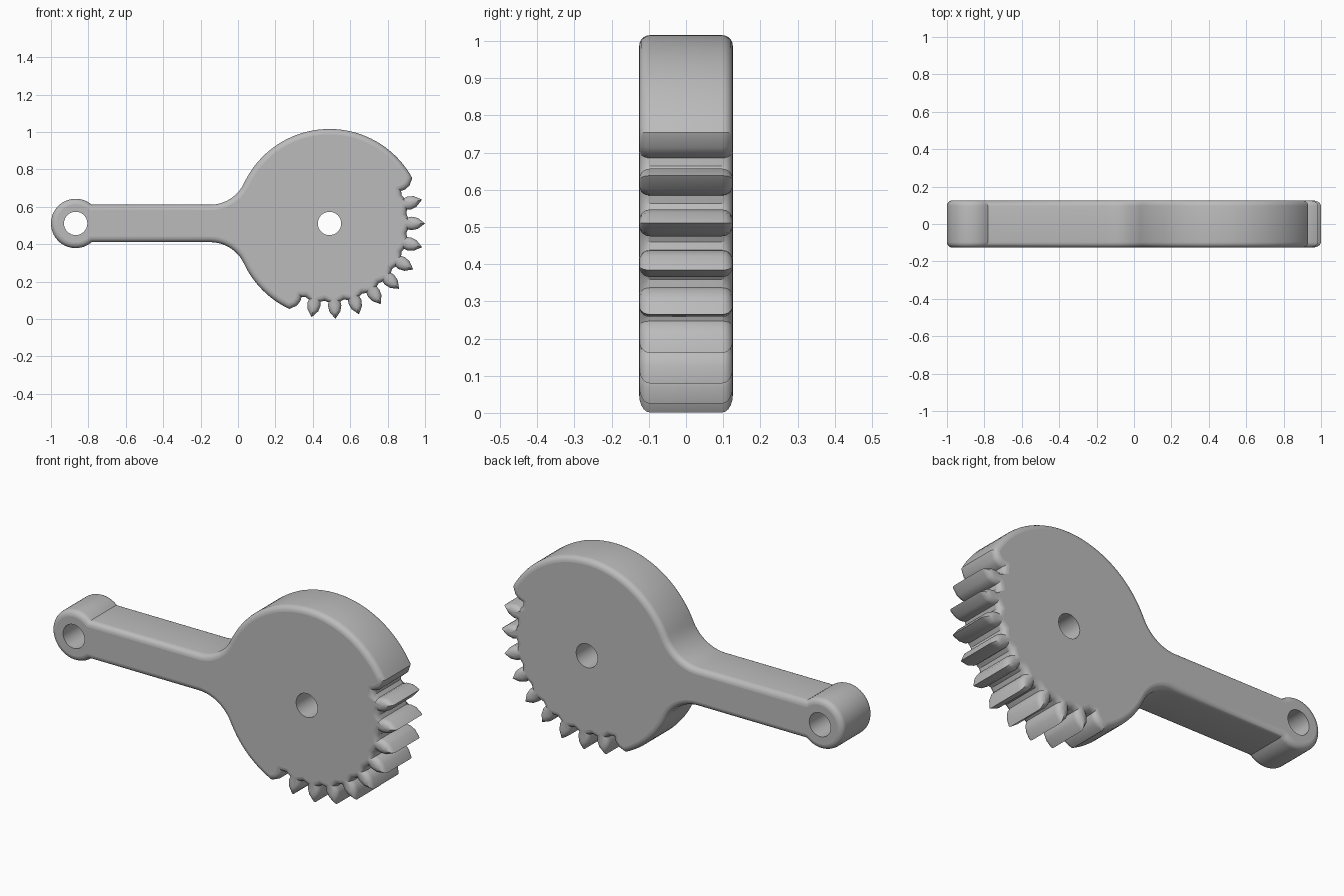
import bpy, bmesh, math
from mathutils import Vector

cube = bpy.data.objects.get("Cube")
if cube:
    bpy.data.objects.remove(cube)

HALF, ROUND = 0.126, 0.029              # half thickness, edge rounding
CX, CZ, R = 0.489, 0.511, 0.505         # gear disc
EX, ER = -0.868, 0.132                  # eye at the arm's end
ARM, FILLET, HOLE = 0.10, 0.20, 0.0625
PITCH, ROOT, TIP = 14.4, 0.414, 0.511
FLANK = [(0.42, 0.032), (0.44, 0.036), (0.473, 0.029)]   # radius, half width


def arc(cx, cz, r, a0, a1, n):
    """Points on an arc, angles in degrees."""
    angs = [math.radians(a0 + (a1 - a0) * i / n) for i in range(n + 1)]
    return [Vector((cx + r * math.cos(a), cz + r * math.sin(a))) for a in angs]


def polar(r, deg, w=0.0):
    """Point at radius r on a gear ray, shifted sideways by w."""
    a = math.radians(deg)
    u = Vector((math.cos(a), math.sin(a)))
    return Vector((CX, CZ)) + u * r + Vector((-u.y, u.x)) * w


def build_outline():
    a = math.degrees(math.asin((ARM + FILLET) / (R + FILLET)))
    e = math.degrees(math.asin(ARM / ER))
    fx = CX - (R + FILLET) * math.cos(math.radians(a))
    fz = ARM + FILLET
    first, last = 2 * PITCH, 360 - 8 * PITCH
    # upper disc rim, fillet, arm eye, fillet, lower disc rim
    pts = arc(CX, CZ, R, first, 180 - a, 40)
    pts += arc(fx, CZ + fz, FILLET, -a, -90, 10)[1:]
    pts += arc(EX, CZ, ER, e, 360 - e, 36)
    pts += arc(fx, CZ - fz, FILLET, 90, a, 10)
    pts += arc(CX, CZ, R, 180 + a, last, 14)[1:]
    # teeth, with half a tooth flank at each end of the toothed sector
    for k in range(-8, 3):
        t = k * PITCH
        if k > -8:
            pts += [polar(r, t, -w) for r, w in FLANK]
        if -8 < k < 2:
            pts.append(polar(TIP, t))
        if k < 2:
            pts += [polar(r, t, w) for r, w in reversed(FLANK)]
            pts.append(polar(ROOT, t + PITCH / 2))
    return pts


def inset(pts, d):
    """Move a counterclockwise outline inward by d."""
    out = []
    for i, p in enumerate(pts):
        t0 = (p - pts[i - 1]).normalized()
        t1 = (pts[(i + 1) % len(pts)] - p).normalized()
        n0, n1 = Vector((-t0.y, t0.x)), Vector((-t1.y, t1.x))
        out.append(p + (n0 + n1) * (d / (1 + n0.dot(n1))))
    return out


bm = bmesh.new()


def ring(pts, y):
    return [bm.verts.new((p.x, y, p.y)) for p in pts]


def bridge(a, b):
    for i in range(len(a)):
        bm.faces.new((a[i - 1], a[i], b[i], b[i - 1]))


def loop_edges(loop):
    return [bm.edges.get((loop[i - 1], loop[i])) for i in range(len(loop))]


# rounded outer wall
outline = build_outline()
steps = [math.radians(18 * i) for i in range(6)]
section = [(ROUND * (1 - math.cos(s)), HALF - ROUND * (1 - math.sin(s))) for s in steps]
levels = [(d, -y) for d, y in reversed(section)] + section
rings = [ring(inset(outline, d), y) for d, y in levels]
for lower, upper in zip(rings, rings[1:]):
    bridge(lower, upper)

# pivot and arm holes
rims = {-1: [rings[0]], 1: [rings[-1]]}
for x in (CX, EX):
    circle = arc(x, CZ, HOLE, 0, 360, 32)[:-1]
    front, back = ring(circle, -HALF), ring(circle, HALF)
    bridge(front, back)
    rims[-1].append(front)
    rims[1].append(back)

# flat front and back with the holes left open
cap_edges = []
for side, loops in rims.items():
    edges = [e for loop in loops for e in loop_edges(loop)]
    bmesh.ops.triangle_fill(bm, edges=edges, use_beauty=True, normal=(0, side, 0))
    cap_edges += edges

# smooth shading with crisp tooth tips, seams and flat faces
bmesh.ops.recalc_face_normals(bm, faces=bm.faces[:])
for f in bm.faces:
    f.smooth = True
for e in bm.edges:
    e.smooth = e.calc_face_angle(0) < math.radians(32)
for e in cap_edges:
    e.smooth = False

mesh = bpy.data.meshes.new("sector_gear_arm")
bm.to_mesh(mesh)
bm.free()
gear = bpy.data.objects.new("sector_gear_arm", mesh)
bpy.context.collection.objects.link(gear)

grey = bpy.data.materials.new("plain_grey")
grey.use_nodes = True
colour = (0.5, 0.5, 0.5, 1)
grey.diffuse_color = colour
grey.node_tree.nodes["Principled BSDF"].inputs["Base Color"].default_value = colour
mesh.materials.append(grey)
